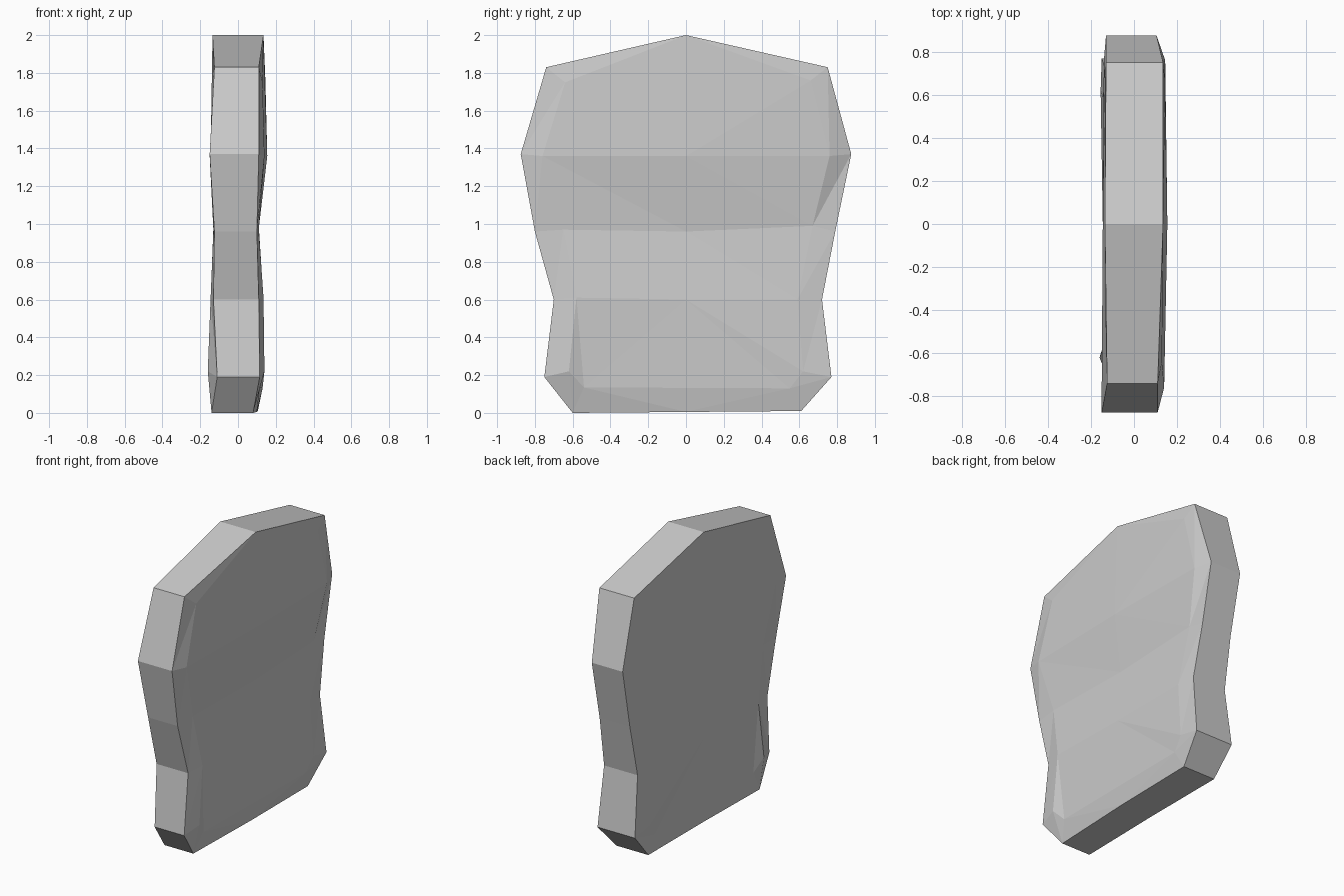
import bpy
import bmesh

# Remove only the default cube
default_cube = bpy.data.objects.get("Cube")
if default_cube:
    bpy.data.objects.remove(default_cube, do_unlink=True)


def make_material(name, colour):
    material = bpy.data.materials.new(name)
    material.use_nodes = True
    material.diffuse_color = colour
    material.node_tree.nodes["Principled BSDF"].inputs["Base Color"].default_value = colour
    return material


# Slab outline, clockwise from the crown: (y, z, left x, right x)
OUTLINE = [
    (0, 2, .135, -.135),
    (.75, 1.83, .135, -.13), (.875, 1.37, .105, -.13), (.79, .96, .105, -.125),
    (.72, .6, .12, -.135), (.77, .19, .135, -.15), (.61, .01, .105, -.14),
    (0, .005, .1, -.135),
    (-.6, 0, .08, -.14), (-.75, .19, .115, -.11), (-.7, .6, .11, -.13),
    (-.8, .96, .1, -.125), (-.875, 1.37, .11, -.15), (-.74, 1.83, .11, -.125),
]

# Raised face border, in the same order: (y, z, left x, right x)
BORDER = {
    1: (.66, 1.76, .145, -.135), 2: (.76, 1.36, .145, -.14),
    3: (.67, .99, .11, -.13), 4: (.59, .6, .135, -.145),
    5: (.62, .22, .14, -.155), 6: (.55, .13, .13, -.145),
    8: (-.54, .135, .115, -.135), 9: (-.62, .22, .14, -.16),
    10: (-.58, .61, .135, -.145), 11: (-.65, .97, .11, -.13),
    12: (-.76, 1.36, .14, -.15), 13: (-.64, 1.75, .13, -.13),
}

# Shallow waves down the middle: (y, z, left x, right x)
MIDDLE = {"chest": (0, 1.36, .155, -.145),
          "waist": (0, .96, .108, -.13),
          "base": (0, .6, .135, -.145)}

# Faceted fill inside the border; "crown" and "foot" lie on the outline
FILL = [
    ("crown", 1, "chest"), (1, 2, "chest"), (2, 3, "chest"),
    (3, "waist", "chest"), (3, 4, "waist"), (4, "base", "waist"),
    (4, 5, "base"), (5, 6, "base"), (6, 8, "base"), (6, "foot", 8),
    (8, 10, "base"), (8, 9, 10), (10, 11, "waist"), (10, "waist", "base"),
    (11, 12, "waist"), (12, "chest", "waist"), (12, 13, "chest"),
    (13, "crown", "chest"),
]


def build_side(bm, side):
    def vertex(point):
        y, z = point[:2]
        return bm.verts.new((point[side], y, z))

    rim = [vertex(point) for point in OUTLINE]
    inner = {key: vertex(point) for key, point in {**BORDER, **MIDDLE}.items()}
    inner["crown"], inner["foot"] = rim[0], rim[7]
    for corners in FILL:
        bm.faces.new([inner[key] for key in corners])

    # Bevelled strip between the rim and the border
    lookup = {**inner, 0: rim[0], 7: rim[7]}
    count = len(rim)
    for i in range(count):
        j = (i + 1) % count
        loop = [rim[i], rim[j], lookup[j], lookup[i]]
        unique = list(dict.fromkeys(loop))
        if len(unique) == 4:
            bm.faces.new([unique[0], unique[1], unique[2]])
            bm.faces.new([unique[0], unique[2], unique[3]])
        else:
            bm.faces.new(unique)
    return rim


bm = bmesh.new()
left_rim = build_side(bm, 2)
right_rim = build_side(bm, 3)

# Edge band joining both faces
for i in range(len(left_rim)):
    j = (i + 1) % len(left_rim)
    bm.faces.new([left_rim[i], left_rim[j], right_rim[j], right_rim[i]])
bmesh.ops.recalc_face_normals(bm, faces=bm.faces[:])

mesh = bpy.data.meshes.new("stone_slab")
bm.to_mesh(mesh)
bm.free()
mesh.materials.append(make_material("stone grey", (.6, .6, .6, 1)))
slab = bpy.data.objects.new("stone_slab", mesh)
bpy.context.collection.objects.link(slab)
